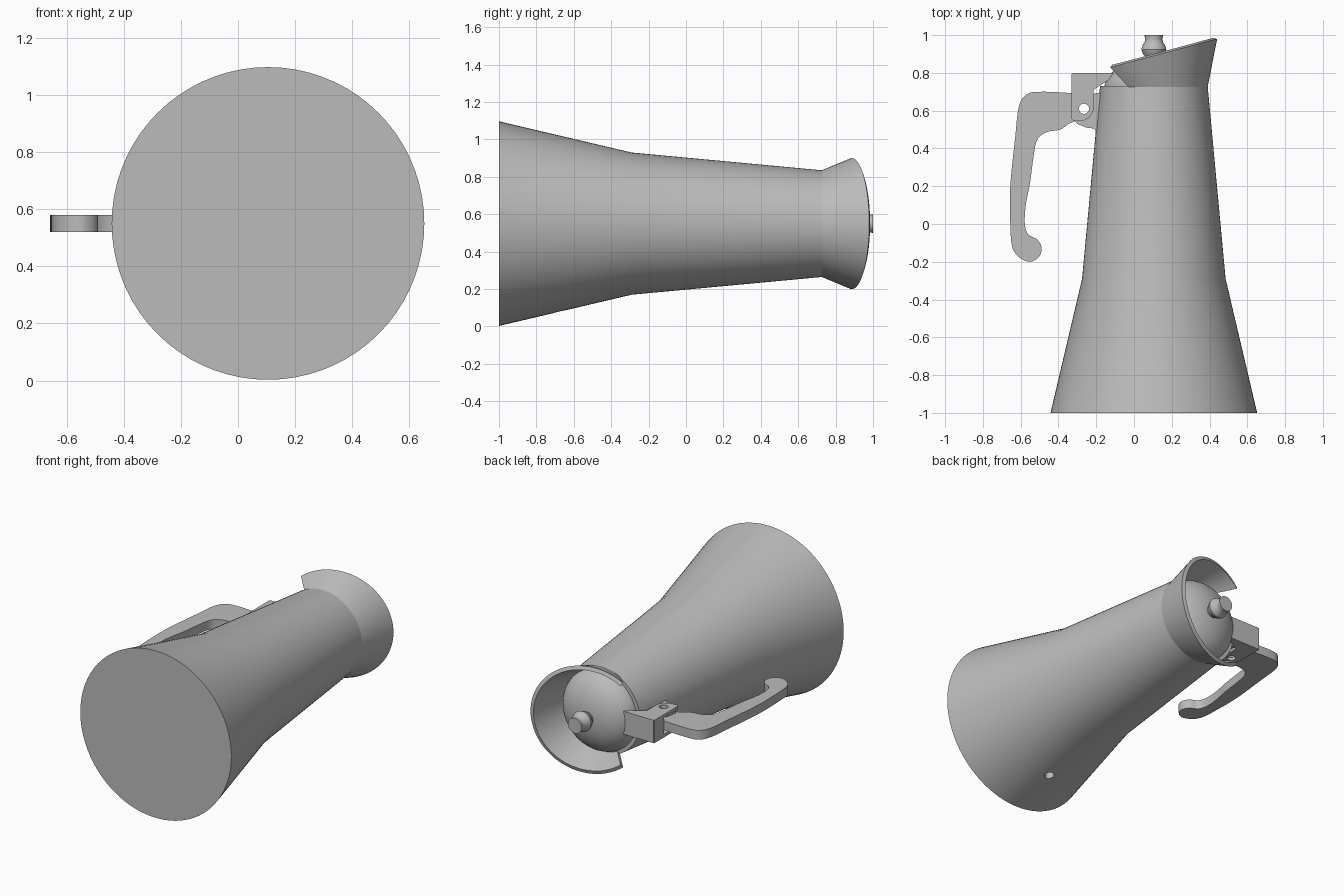
import bpy, bmesh, math
from mathutils import Vector

if bpy.data.objects.get("Cube"):
    bpy.data.objects.remove(bpy.data.objects["Cube"], do_unlink=True)

CX, CZ = 0.105, 0.55      # long axis of the pot, parallel to y
SEG = 72

metal = bpy.data.materials.new("grey_metal")
metal.use_nodes = True
GREY = (0.5, 0.5, 0.5, 1)
metal.diffuse_color = GREY
metal.node_tree.nodes["Principled BSDF"].inputs["Base Color"].default_value = GREY


def finish(name, bm):
    bmesh.ops.recalc_face_normals(bm, faces=bm.faces)
    mesh = bpy.data.meshes.new(name)
    bm.to_mesh(mesh)
    bm.free()
    mesh.materials.append(metal)
    obj = bpy.data.objects.new(name, mesh)
    bpy.context.collection.objects.link(obj)
    return obj


def smooth(obj, angle=30):
    bpy.ops.object.select_all(action='DESELECT')
    obj.select_set(True)
    bpy.context.view_layer.objects.active = obj
    bpy.ops.object.shade_smooth_by_angle(angle=math.radians(angle))


def lathe(name, profile):
    """Closed solid turned around the long axis from (y, radius) pairs."""
    bm = bmesh.new()
    rings = []
    for y, r in profile:
        angles = [2 * math.pi * i / SEG for i in range(SEG)]
        rings.append([bm.verts.new((CX + r * math.cos(a), y, CZ + r * math.sin(a)))
                      for a in angles])
    for a, b in zip(rings, rings[1:]):
        for i in range(SEG):
            j = (i + 1) % SEG
            bm.faces.new((a[i], a[j], b[j], b[i]))
    bm.faces.new(rings[0])
    bm.faces.new(rings[-1])
    return finish(name, bm)


def plate(name, outline, z0, z1):
    """Flat outline in x and y, thickened from z0 to z1."""
    bm = bmesh.new()
    face = bm.faces.new([bm.verts.new((x, y, z0)) for x, y in outline])
    out = bmesh.ops.extrude_face_region(bm, geom=[face])
    moved = [v for v in out["geom"] if isinstance(v, bmesh.types.BMVert)]
    bmesh.ops.translate(bm, verts=moved, vec=(0, 0, z1 - z0))
    return finish(name, bm)


def rounded(points, steps=5):
    """Closed smooth curve through the points."""
    pts = [Vector(p) for p in points]
    n, out = len(pts), []
    for i in range(n):
        p0, p1, p2, p3 = (pts[(i + k) % n] for k in (-1, 0, 1, 2))
        for s in range(steps):
            t = s / steps
            out.append((2 * p1 + (p2 - p0) * t + (2 * p0 - 5 * p1 + 4 * p2 - p3) * t ** 2
                        + (3 * p1 - p0 - 3 * p2 + p3) * t ** 3) / 2)
    return out


def drill(obj, centre, radius, depth):
    """Bore a hole along z."""
    bpy.ops.mesh.primitive_cylinder_add(vertices=24, radius=radius, depth=depth, location=centre)
    cutter = bpy.context.object
    mod = obj.modifiers.new("hole", 'BOOLEAN')
    mod.object = cutter
    mod.solver = 'EXACT'
    bpy.context.view_layer.objects.active = obj
    bpy.ops.object.modifier_apply(modifier="hole")
    bpy.data.objects.remove(cutter, do_unlink=True)


# Body with a small valve hole in its lower side
body = lathe("body", [(-1, 0.547), (-0.29, 0.38), (0.73, 0.285)])
drill(body, (CX, -0.68, 0.07), 0.028, 0.2)
smooth(body)

# Domed lid and its knob
dome = [(0.72 + 0.155 * math.sin(t), 0.262 * math.cos(t))
        for t in (math.pi / 2 * i / 14 for i in range(14))]
smooth(lathe("lid", dome + [(0.875, 0.004)]))
smooth(lathe("lid_knob", [(0.86, 0.04), (0.885, 0.045), (0.9, 0.058), (0.925, 0.066),
                          (0.945, 0.06), (0.965, 0.048), (0.98, 0.046), (1.0, 0.05)]))

# Flared pouring collar with slanted rim, open on the hinge side
bm = bmesh.new()
lower, upper = [], []
N = 56
for i in range(N + 1):
    s = 2 * i / N - 1
    a, b = math.radians(118 * s), math.radians(128 * s)
    lower.append(bm.verts.new((CX + 0.285 * math.cos(a), 0.725, CZ + 0.285 * math.sin(a))))
    x = 0.09 + 0.35 * math.cos(b)
    upper.append(bm.verts.new((x, 0.863 + 0.265 * x, CZ + 0.35 * math.sin(b))))
for i in range(N):
    bm.faces.new((lower[i], lower[i + 1], upper[i + 1], upper[i]))
collar = finish("spout_collar", bm)
# Make the wall thicken toward the axis
face = collar.data.polygons[N // 2]
wall = collar.modifiers.new("wall", 'SOLIDIFY')
wall.thickness = 0.025
wall.offset = -1 if face.normal.x > 0 else 1
bpy.context.view_layer.objects.active = collar
bpy.ops.object.modifier_apply(modifier="wall")
smooth(collar)

# Handle
PIVOT = (-0.265, 0.61, CZ)
handle = plate("handle", rounded([
    (-0.21, 0.65), (-0.27, 0.685), (-0.36, 0.695), (-0.5, 0.7), (-0.57, 0.685), (-0.61, 0.62),
    (-0.63, 0.45), (-0.655, 0.2), (-0.655, 0), (-0.645, -0.12), (-0.61, -0.175), (-0.55, -0.2),
    (-0.5, -0.17), (-0.49, -0.12), (-0.515, -0.08), (-0.56, -0.055), (-0.578, 0), (-0.573, 0.1),
    (-0.55, 0.22), (-0.53, 0.37), (-0.51, 0.45), (-0.46, 0.487), (-0.39, 0.5), (-0.345, 0.53),
    (-0.3, 0.545), (-0.23, 0.55)]), 0.52, 0.58)
drill(handle, PIVOT, 0.027, 0.4)
smooth(handle, 35)

# Hinge bracket: two cheeks joined by a top and an outer wall
CHEEK = [(-0.33, 0.79), (-0.32, 0.8), (-0.1, 0.8), (-0.1, 0.785), (-0.215, 0.71), (-0.215, 0.6),
         (-0.235, 0.565), (-0.27, 0.545), (-0.32, 0.545), (-0.33, 0.555)]
for side, z in (("right", 0.475), ("left", 0.605)):
    cheek = plate("hinge_cheek_" + side, CHEEK, z, z + 0.02)
    drill(cheek, PIVOT, 0.027, 0.4)
    smooth(cheek, 40)
plate("hinge_top", [(-0.325, 0.8), (-0.1, 0.8), (-0.1, 0.78), (-0.325, 0.78)], 0.476, 0.624)
plate("hinge_outer_wall", [(-0.33, 0.795), (-0.31, 0.795), (-0.31, 0.7), (-0.33, 0.7)],
      0.476, 0.624)

# Lugs tying the hinge to the body
LUG = [(-0.16, 0.7), (-0.21, 0.69), (-0.24, 0.66), (-0.31, 0.65), (-0.325, 0.57), (-0.3, 0.53),
       (-0.25, 0.51), (-0.21, 0.505), (-0.2, 0.485), (-0.16, 0.48)]
for side, z in (("right", 0.497), ("left", 0.583)):
    lug = plate("body_lug_" + side, LUG, z, z + 0.02)
    drill(lug, PIVOT, 0.027, 0.4)
